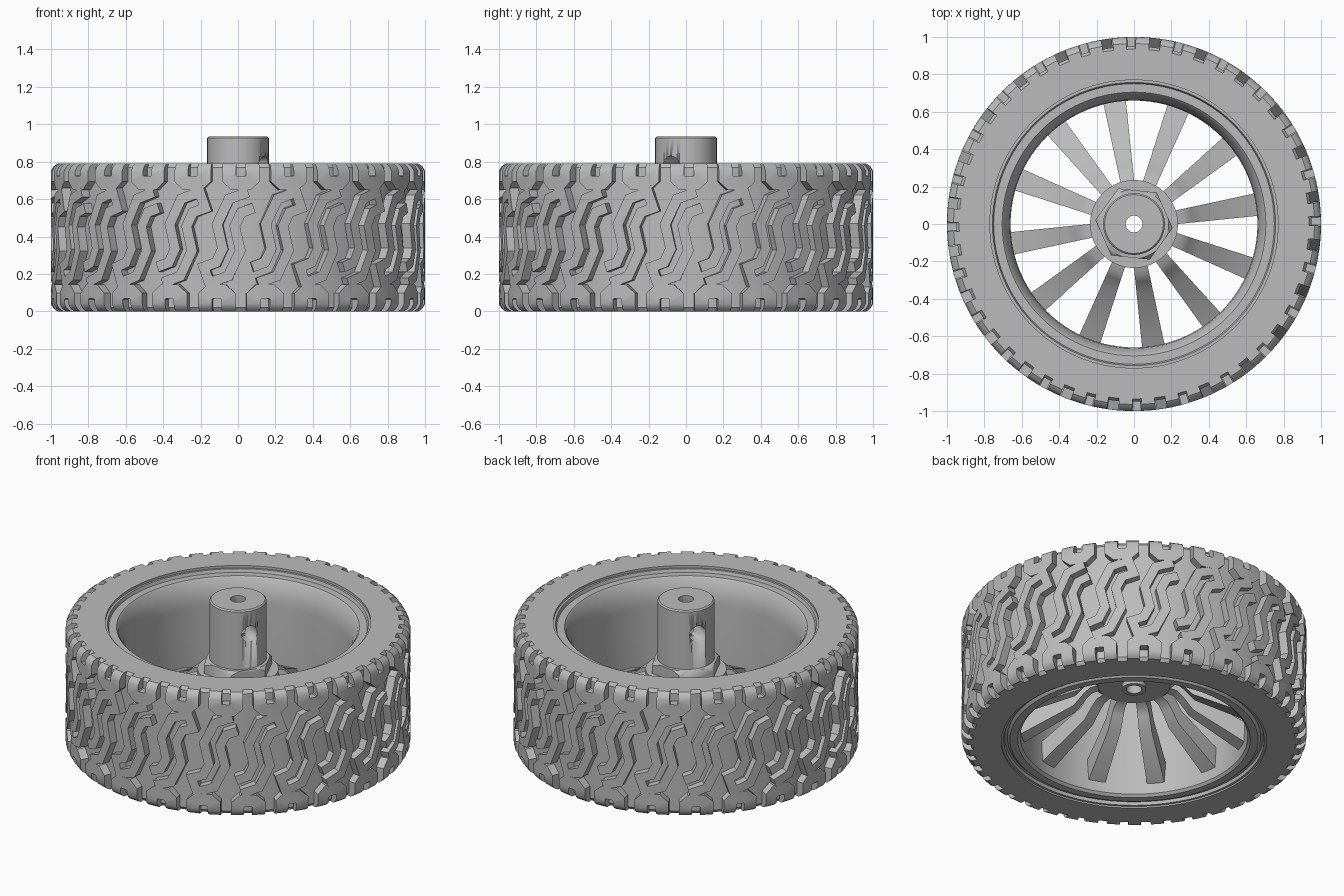
import bpy, bmesh
from math import sin, cos, pi, radians
from mathutils import Vector

if "Cube" in bpy.data.objects:
    bpy.data.objects.remove(bpy.data.objects["Cube"])

grey = bpy.data.materials.new("plain grey")
grey.use_nodes = True
COLOUR = (0.5, 0.5, 0.5, 1)
grey.diffuse_color = COLOUR
grey.node_tree.nodes["Principled BSDF"].inputs["Base Color"].default_value = COLOUR

HEIGHT, MID = 0.79, 0.395
REPEATS = 24
PITCH = 2 * pi / REPEATS


def polar(r, a, z):
    return Vector((r * cos(a), r * sin(a), z))


def finish(name, bm, angle=30):
    bmesh.ops.recalc_face_normals(bm, faces=bm.faces)
    mesh = bpy.data.meshes.new(name)
    bm.to_mesh(mesh)
    bm.free()
    mesh.materials.append(grey)
    ob = bpy.data.objects.new(name, mesh)
    bpy.context.collection.objects.link(ob)
    bpy.ops.object.select_all(action="DESELECT")
    ob.select_set(True)
    bpy.context.view_layer.objects.active = ob
    bpy.ops.object.shade_smooth_by_angle(angle=radians(angle))
    return ob


def skin(bm, sections, closed):
    """Join equal-sized closed sections with quads; cap the ends if open."""
    rows = [[bm.verts.new(p) for p in s] for s in sections]
    n = len(rows[0])
    pairs = list(zip(rows, rows[1:]))
    if closed:
        pairs.append((rows[-1], rows[0]))
    else:
        bm.faces.new(rows[0])
        bm.faces.new(rows[-1])
    for a, b in pairs:
        for i in range(n):
            j = (i + 1) % n
            bm.faces.new((a[i], a[j], b[j], b[i]))


def lathe(name, profile, sides=96, turn=0.0):
    bm = bmesh.new()
    skin(bm, [[polar(r, turn + 2 * pi * k / sides, z) for r, z in profile]
              for k in range(sides)], True)
    return finish(name, bm)


def boolean(ob, cutter, operation):
    mod = ob.modifiers.new(operation.lower(), "BOOLEAN")
    mod.operation, mod.object, mod.solver = operation, cutter, "EXACT"
    cutter.hide_render = True
    cutter.hide_set(True)
    cutter.display_type = "WIRE"


# Tread helpers: paths live on the unrolled tyre as (arc, height)
def offset(path, d):
    """Shift a path sideways by d with mitred corners."""
    pts = [Vector(p) for p in path]
    dirs = [(b - a).normalized() for a, b in zip(pts, pts[1:])]
    dirs = [dirs[0]] + dirs + [dirs[-1]]
    out = []
    for p, d0, d1 in zip(pts, dirs, dirs[1:]):
        n0, n1 = Vector((-d0.y, d0.x)), Vector((-d1.y, d1.x))
        m = (n0 + n1).normalized()
        out.append(p + m * (d / max(m.dot(n0), 0.5)))
    return out


def crown(z):
    edge = max(0, abs(z - MID) - 0.355) / 0.04
    return 1 - 0.035 * edge * edge


def tread_band(bm, path, width, angle, flip):
    """Raised band along the path; flip turns it half round the mid line."""
    s = -1 if flip else 1
    sections = []
    for a, b in zip(offset(path, width / 2), offset(path, -width / 2)):
        ends = [(angle + s * p.x, MID + s * (p.y - MID)) for p in (a, b)]
        (u0, z0), (u1, z1) = ends
        sections.append([polar(0.93, u0, z0), polar(crown(z0), u0, z0),
                         polar(crown(z1), u1, z1), polar(0.93, u1, z1)])
    skin(bm, sections, False)


# Tyre body
lathe("tyre", [(0.77, 0), (0.935, 0), (0.95, 0.02), (0.95, 0.77),
               (0.935, HEIGHT), (0.77, HEIGHT)], 144)

# Tread: doubled S-shaped bands in the middle, cups on both shoulders
half = [(0.12, 0.595), (0.035, 0.565), (-0.015, 0.46)]
s_path = half + [(-x, 2 * MID - z) for x, z in reversed(half)]
hairpin = offset(s_path, 0.045) + offset(s_path, -0.045)[::-1]
arm = [(0.063, HEIGHT), (0.063, 0.775), (0.063, 0.75), (0.063, 0.71), (0.035, 0.685)]
cup = [(-x, z) for x, z in arm] + arm[::-1]

bm = bmesh.new()
for k in range(REPEATS):
    a = -pi / 2 + k * PITCH
    tread_band(bm, hairpin, 0.055, a - 0.05, k % 2)
    tread_band(bm, cup, 0.075, a + 0.016, False)
    tread_band(bm, cup, 0.075, a - 0.115, True)
finish("tread_blocks", bm, 35)

# Rim barrel with lips
lathe("rim", [(0.66, 0.03), (0.675, 0.015), (0.72, 0.015), (0.735, 0.03),
              (0.75, 0.03), (0.755, 0.01), (0.775, 0.01), (0.775, 0.775),
              (0.757, 0.775), (0.75, 0.755), (0.705, 0.755), (0.695, 0.745),
              (0.665, 0.66), (0.66, 0.6)], 96)

# Spokes: bent arms that widen towards the rim
upper = [(0.2, 0.47), (0.27, 0.455), (0.31, 0.42), (0.37, 0.35), (0.69, 0.21)]
lower = [(0.2, 0.385), (0.255, 0.37), (0.29, 0.335), (0.35, 0.26), (0.69, 0.08)]
bm = bmesh.new()
for k in range(12):
    a = radians(9 + 30 * k)
    out, side = polar(1, a, 0), polar(1, a + pi / 2, 0)
    sections = []
    for (rt, zt), (rb, zb) in zip(upper, lower):
        w = 0.035 + 0.055 * (rt - 0.2)
        up, down = Vector((0, 0, zt)), Vector((0, 0, zb))
        sections.append([out * rt + side * w + up, out * rt - side * w + up,
                         out * rb - side * w * 0.85 + down,
                         out * rb + side * w * 0.85 + down])
    skin(bm, sections, False)
finish("spokes", bm)

# Hub disc
lathe("hub_disc", [(0.05, 0.38), (0.21, 0.38), (0.235, 0.4),
                   (0.235, 0.49), (0.05, 0.49)], 64)

# Hexagonal nut with rounded-off corners
nut = lathe("hex_nut", [(0.1, 0.44), (0.208, 0.44), (0.208, 0.56), (0.1, 0.56)],
            6, radians(-6))
chamfer = lathe("nut_chamfer_cutter", [(0.05, 0.4), (0.22, 0.4), (0.22, 0.525),
                                       (0.175, 0.57), (0.05, 0.57)], 48)
boolean(nut, chamfer, "INTERSECT")

# Shaft coupler with a bore and a cross hole
shaft = lathe("shaft_coupler", [(0.045, 0.35), (0.07, 0.35), (0.07, 0.4),
                                (0.165, 0.4), (0.165, 0.927), (0.157, 0.935),
                                (0.045, 0.935)], 64)
bm = bmesh.new()
bmesh.ops.create_cone(bm, cap_ends=True, segments=32, radius1=0.05,
                      radius2=0.05, depth=0.6)
drill = finish("cross_hole_cutter", bm)
drill.rotation_euler = (0, pi / 2, radians(-30))
drill.location = (0, 0, 0.78)
boolean(shaft, drill, "DIFFERENCE")
